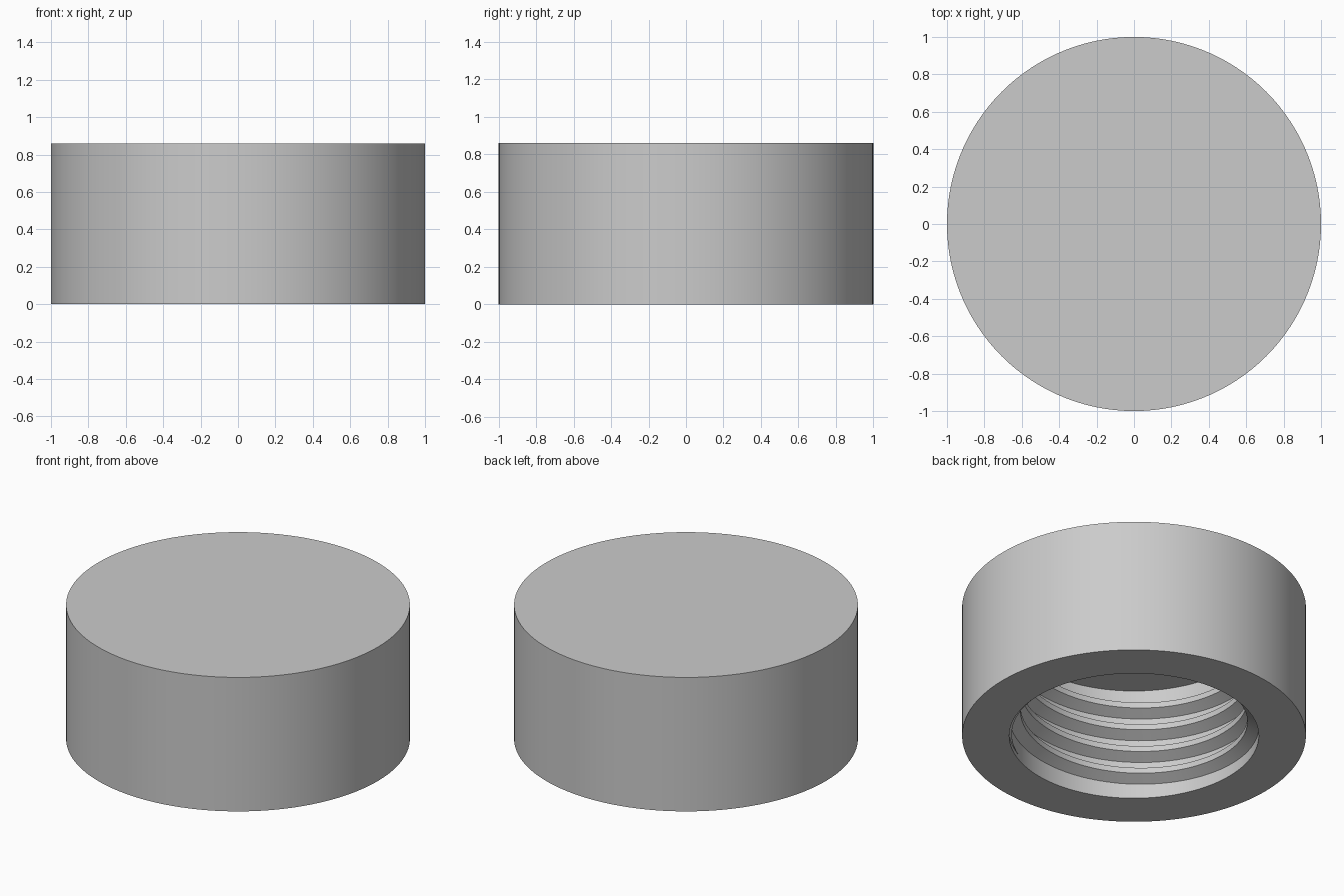
import bpy
import bmesh
import math

HEIGHT, BORE, CREST, DEPTH = 0.86, 0.726, 0.66, 0.72
SEGMENTS = 120
PITCH, TURNS = 0.146, 4.35
START_ANGLE, START_Z = math.radians(-62), 0.03

default = bpy.data.objects.get("Cube")
if default:
    bpy.data.objects.remove(default, do_unlink=True)

grey = bpy.data.materials.new("plain grey")
grey.use_nodes = True
grey.diffuse_color = (0.6, 0.6, 0.6, 1)
grey.node_tree.nodes["Principled BSDF"].inputs["Base Color"].default_value = grey.diffuse_color


def finish(name, bm):
    bmesh.ops.recalc_face_normals(bm, faces=bm.faces)
    mesh = bpy.data.meshes.new(name)
    bm.to_mesh(mesh)
    bm.free()
    mesh.materials.append(grey)
    obj = bpy.data.objects.new(name, mesh)
    bpy.context.collection.objects.link(obj)
    bpy.ops.object.select_all(action='DESELECT')
    obj.select_set(True)
    bpy.context.view_layer.objects.active = obj
    bpy.ops.object.shade_smooth_by_angle(angle=math.radians(25))


# Cap body: closed top, blind bore open at the bottom
bm = bmesh.new()
profile = [(0, HEIGHT), (1, HEIGHT), (1, 0), (BORE, 0), (BORE, DEPTH), (0, DEPTH)]
verts = [bm.verts.new((r, 0, z)) for r, z in profile]
edges = [bm.edges.new(pair) for pair in zip(verts, verts[1:])]
bmesh.ops.spin(bm, geom=verts + edges, cent=(0, 0, 0), axis=(0, 0, 1),
               angle=math.tau, steps=SEGMENTS, use_duplicate=False)
bmesh.ops.remove_doubles(bm, verts=bm.verts, dist=0.0001)
finish("cap_body", bm)

# Internal thread: a trapezoid ridge swept up a helix, tapering at both ends
bm = bmesh.new()
crest_half = 0.018
root_half = crest_half + (BORE - CREST) * math.tan(math.radians(30))
steps = int(TURNS * SEGMENTS)
rings = []
for i in range(steps + 1):
    turn = i / SEGMENTS
    size = max(0.02, min(1, turn * 4, (TURNS - turn) * 4))
    angle = START_ANGLE + turn * math.tau
    middle = START_Z + turn * PITCH
    section = [(BORE + 0.004, -root_half), (BORE - (BORE - CREST) * size, -crest_half),
               (BORE - (BORE - CREST) * size, crest_half), (BORE + 0.004, root_half)]
    rings.append([bm.verts.new((r * math.cos(angle), r * math.sin(angle), middle + z * size))
                  for r, z in section])
for low, high in zip(rings, rings[1:]):
    for k in range(4):
        n = (k + 1) % 4
        bm.faces.new((low[k], low[n], high[n], high[k]))
bm.faces.new(rings[0])
bm.faces.new(rings[-1])
finish("internal_thread", bm)
